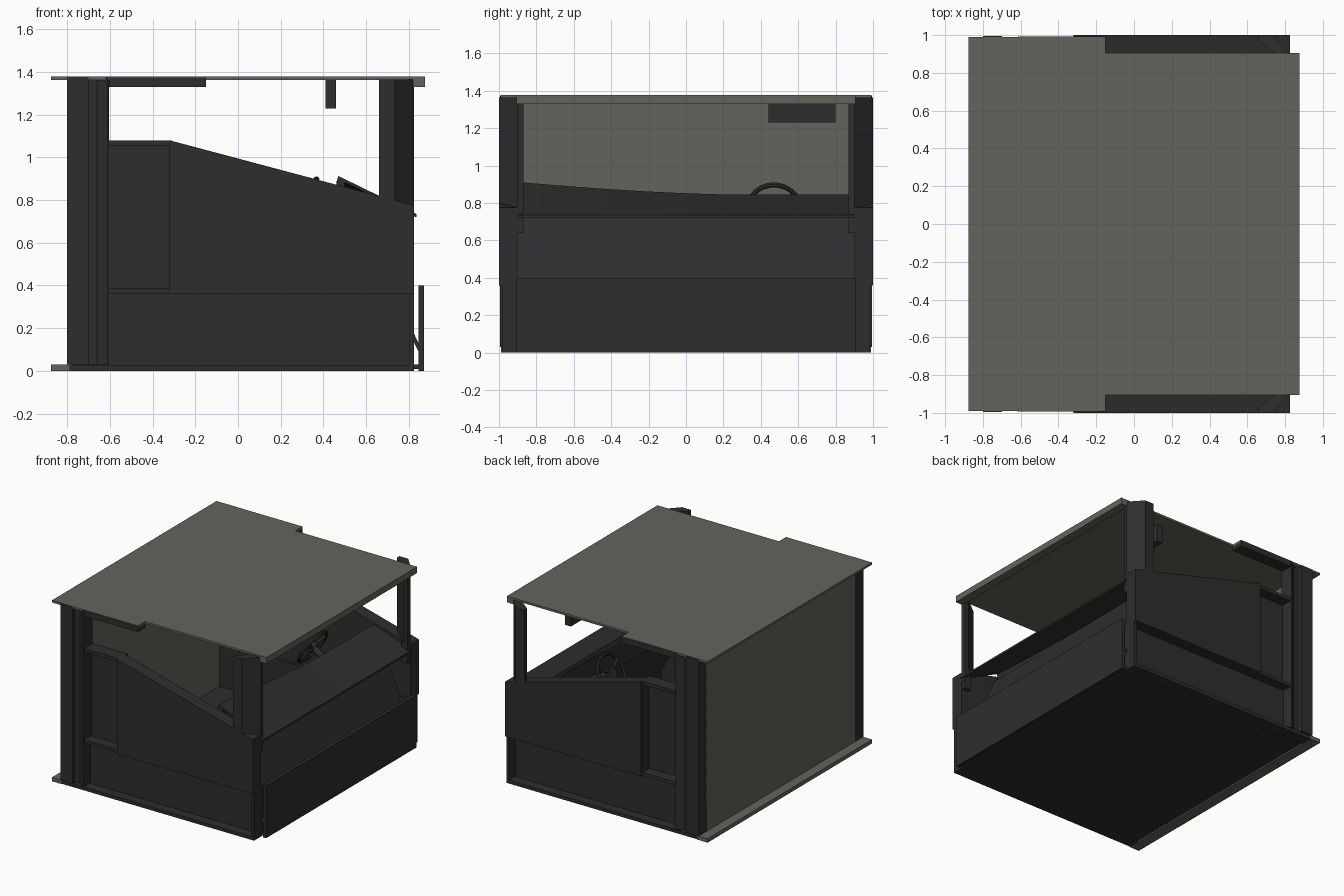
import bpy, bmesh, math
from mathutils import Vector

cube = bpy.data.objects.get("Cube")
if cube:
    bpy.data.objects.remove(cube, do_unlink=True)


def material(name, rgb):
    m = bpy.data.materials.new(name)
    m.use_nodes = True
    m.diffuse_color = (*rgb, 1)
    m.node_tree.nodes["Principled BSDF"].inputs["Base Color"].default_value = (*rgb, 1)
    return m


GREY = material("warm grey paint", (0.127, 0.127, 0.107))
DARK = material("charcoal trim", (0.027, 0.027, 0.027))


def finish(name, bm, mat):
    bmesh.ops.recalc_face_normals(bm, faces=bm.faces)
    me = bpy.data.meshes.new(name)
    bm.to_mesh(me)
    bm.free()
    me.materials.append(mat)
    ob = bpy.data.objects.new(name, me)
    bpy.context.collection.objects.link(ob)
    return ob


def prism(name, points, lo, hi, mat, axis="z"):
    """Extrude an (x, y) outline along z, or an (x, z) outline along y."""
    bm = bmesh.new()
    place = (lambda p, h: (p[0], p[1], h)) if axis == "z" else (lambda p, h: (p[0], h, p[1]))
    face = bm.faces.new([bm.verts.new(place(p, lo)) for p in points])
    new = bmesh.ops.extrude_face_region(bm, geom=[face])["geom"]
    shift = Vector(place((0, 0), hi - lo))
    bmesh.ops.translate(bm, vec=shift, verts=[v for v in new if isinstance(v, bmesh.types.BMVert)])
    return finish(name, bm, mat)


def box(name, x, y, z, mat):
    return prism(name, [(x[0], y[0]), (x[1], y[0]), (x[1], y[1]), (x[0], y[1])], z[0], z[1], mat)


# Roof, rear wall and floor
prism("roof", [(-.875, -.99), (-.15, -.99), (-.15, -.905), (.875, -.905),
               (.875, .905), (-.15, .905), (-.15, .99), (-.875, .99)], 1.362, 1.378, GREY)
box("roof_front_lip", (.81, .875), (-.905, .905), (1.33, 1.37), GREY)
box("rear_wall", (-.8, -.78), (-.9, .9), (.02, 1.365), GREY)
box("rear_floor_lip", (-.875, -.79), (-.99, .99), (0, .03), GREY)
box("floor", (-.79, .85), (-.9, .9), (.01, .03), DARK)

# Front panel and sloping footwell
box("front_lower_panel", (.845, .87), (-.905, .905), (0, .4), DARK)
prism("footwell_wall", [(.5, .82), (.52, .82), (.85, .12), (.85, .08)], -.9, .9, DARK, "y")

# Sides
for side, s in (("left", 1), ("right", -1)):
    def span(a, b):
        return tuple(sorted((s * a, s * b)))

    def plan(pts):
        return [(x, s * y) for x, y in pts]

    prism(side + "_door", [(-.32, .36), (.825, .36), (.825, .775), (-.32, 1.08)],
          *span(.9, 1), DARK, "y")
    box(side + "_rear_side_panel", (-.61, -.31), span(.88, .9), (.03, 1.08), DARK)
    for label, z in (("upper", (1.055, 1.08)), ("lower", (.36, .385))):
        box(side + "_" + label + "_ledge", (-.61, -.32), span(.89, .985), z, DARK)
    box(side + "_lower_panel", (-.61, .825), span(.88, .91), (0, .37), DARK)
    box(side + "_sill", (-.79, .825), span(.9, .985), (0, .025), DARK)
    box(side + "_front_flange", (.8, .825), span(.9, .985), (0, .37), DARK)
    prism(side + "_rear_column", plan([(-.8, .89), (-.8, .995), (-.7, .995), (-.7, .96),
                                       (-.66, .96), (-.61, .995), (-.605, .89)]), .03, 1.376, DARK)
    prism(side + "_windscreen_pillar", plan([(.66, 1), (.735, 1), (.825, .9), (.82, .868),
                                             (.79, .868), (.66, .97)]), .7, 1.365, DARK)
    box(side + "_pillar_foot", (.77, .82), span(.868, .9), (.64, .8), DARK)
    box(side + "_roof_rail", (-.605, -.15), span(.9, .992), (1.33, 1.374), DARK)

# Dashboard with a gently curved rear edge
bm = bmesh.new()
rows = []
STEPS = 16
for i in range(STEPS + 1):
    y = -.9 + 1.8 * i / STEPS
    t = min(1, (y + .9) / 1.2)
    z = .845 + .068 * (1 - t) ** 1.6
    x = .46 + .04 * t
    section = [(x + .02, .62), (x, z - .03), (x + .01, z), (.835, .735), (.835, .72), (x + .04, z - .03)]
    rows.append([bm.verts.new((px, y, pz)) for px, pz in section])
for a, b in zip(rows, rows[1:]):
    for j in range(len(a)):
        k = (j + 1) % len(a)
        bm.faces.new((a[j], a[k], b[k], b[j]))
bm.faces.new(rows[0])
bm.faces.new(rows[-1])
finish("dashboard", bm, DARK)

# Overhead console
box("overhead_console", (.41, .46), (.44, .8), (1.23, 1.365), DARK)

# Steering wheel, spokes and column
centre = Vector((.3, .47, .78))
tilt = math.radians(-60)
normal = Vector((math.sin(tilt), 0, math.cos(tilt)))
up = Vector((math.cos(tilt), 0, -math.sin(tilt)))
bpy.ops.mesh.primitive_torus_add(location=centre, rotation=(0, tilt, 0), major_radius=.135,
                                 minor_radius=.014, major_segments=32, minor_segments=8)
rim = bpy.context.object
rim.name = "steering_wheel_rim"
rim.data.materials.append(DARK)
bpy.ops.object.shade_smooth_by_angle()


def rod(name, a, b, radius):
    d = b - a
    bpy.ops.mesh.primitive_cylinder_add(vertices=12, radius=radius, depth=d.length, location=(a + b) / 2)
    ob = bpy.context.object
    ob.name = name
    ob.rotation_euler = d.to_track_quat("Z", "Y").to_euler()
    ob.data.materials.append(DARK)
    bpy.ops.object.shade_smooth_by_angle()


rod("steering_hub", centre - normal * .02, centre + normal * .015, .04)
rod("steering_column", centre, centre - normal * .3, .025)
for i, angle in enumerate((90, 210, 330)):
    a = math.radians(angle + 90)
    tip = centre + (up * math.cos(a) + Vector((0, 1, 0)) * math.sin(a)) * .135
    rod("steering_spoke_%d" % (i + 1), centre, tip, .012)
